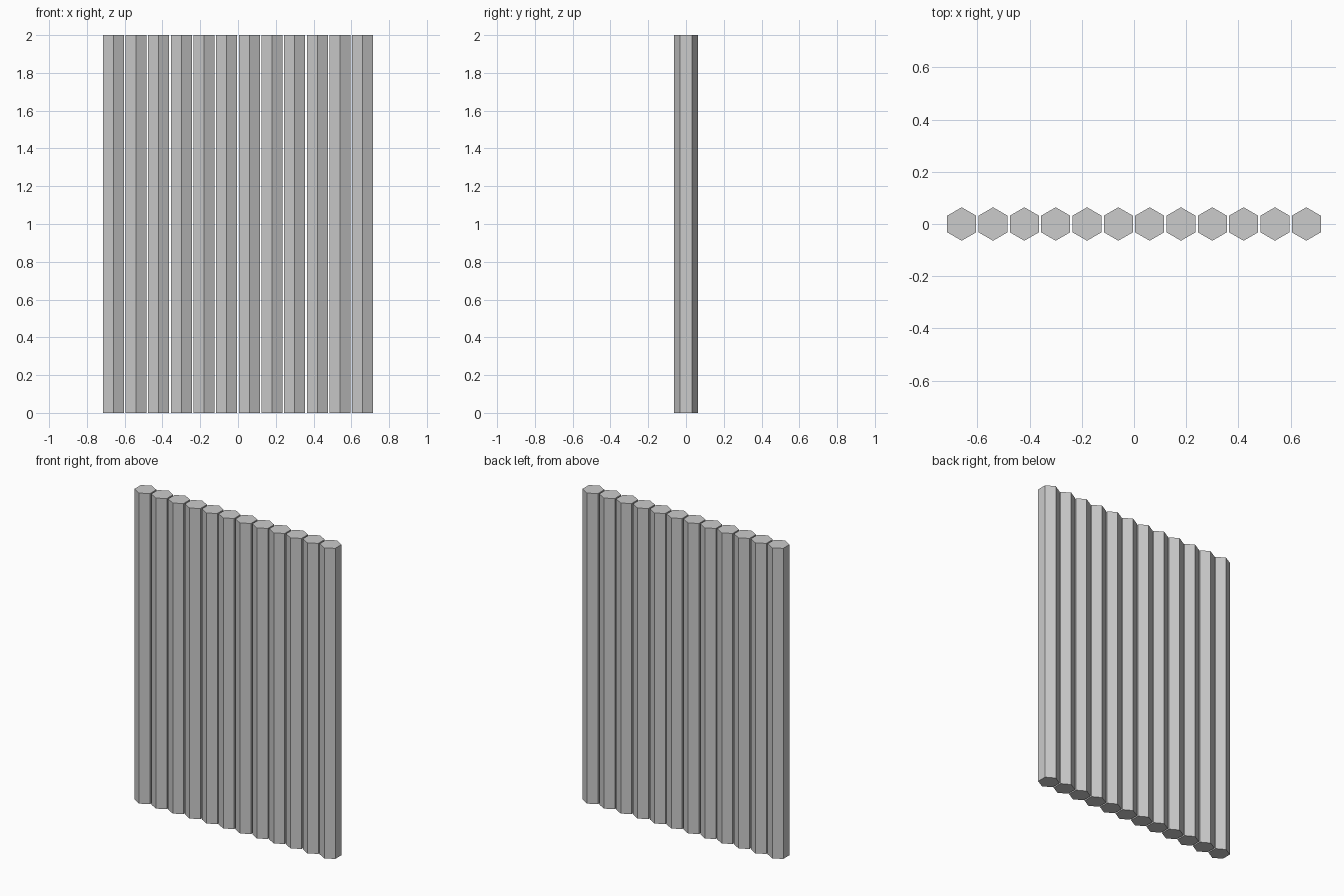
import bpy

default_cube = bpy.data.objects.get("Cube")
if default_cube:
    bpy.data.objects.remove(default_cube, do_unlink=True)

COUNT = 12
SPACING = 0.12
RADIUS = 0.064
HEIGHT = 2.0

# Plain grey finish
grey = bpy.data.materials.new("plain_grey")
grey.use_nodes = True
colour = (0.6, 0.6, 0.6, 1)
grey.diffuse_color = colour
grey.node_tree.nodes["Principled BSDF"].inputs["Base Color"].default_value = colour


def add_post(index):
    """One upright hexagonal post with its corners facing front and back."""
    x = (index - (COUNT - 1) / 2) * SPACING
    bpy.ops.mesh.primitive_cylinder_add(
        vertices=6, radius=RADIUS, depth=HEIGHT, location=(x, 0, HEIGHT / 2))
    post = bpy.context.object
    post.name = f"hexagonal_post_{index + 1}"
    post.data.materials.append(grey)


# Row of separate posts forming a wall
for i in range(COUNT):
    add_post(i)
